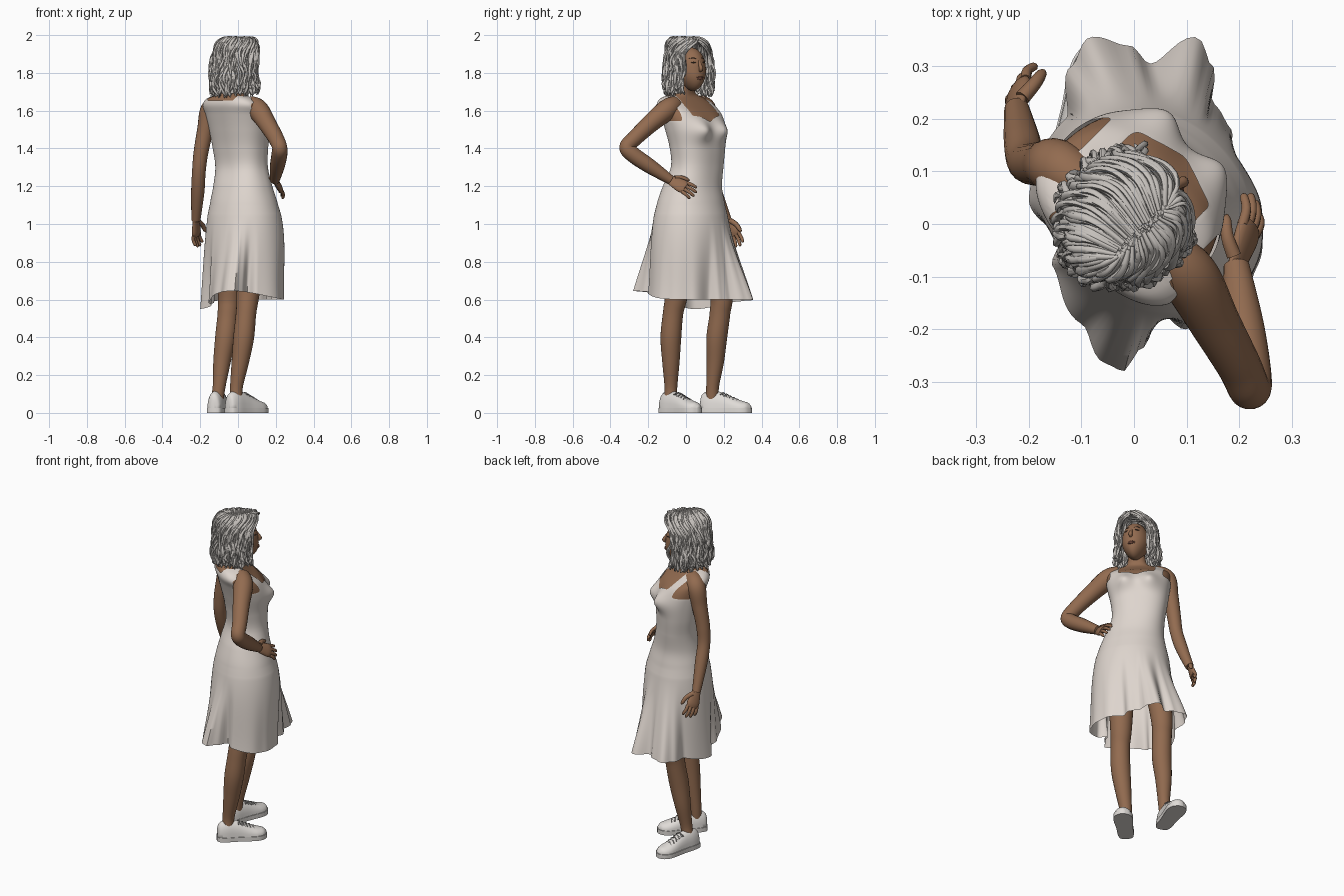
import bpy, bmesh, math, random
from mathutils import Vector

if "Cube" in bpy.data.objects:
    bpy.data.objects.remove(bpy.data.objects["Cube"])
random.seed(4)
R = math.sqrt(0.5)

def mat(name, r, g, b):
    m = bpy.data.materials.new(name)
    m.diffuse_color = (r, g, b, 1)
    m.use_nodes = True
    m.node_tree.nodes["Principled BSDF"].inputs["Base Color"].default_value = m.diffuse_color
    return m

SKIN = mat("brown skin", .29, .148, .08)
DRESS = mat("off white cloth", .73, .665, .615)
HAIR = mat("silver hair", .56, .53, .5)
SHOE = mat("white shoe", .74, .71, .68)
LACE = mat("grey lace", .3, .29, .28)
DARK = mat("dark brown", .05, .03, .02)
LIPS = mat("lips", .22, .09, .06)

# body frame: s = her left, t = forward (she faces +x +y)
def L(s, t, z):
    return Vector(((t - s) * R, (t + s) * R, z))

def finish(name, bm, m, angle=60):
    bmesh.ops.recalc_face_normals(bm, faces=bm.faces)
    me = bpy.data.meshes.new(name)
    bm.to_mesh(me)
    bm.free()
    me.materials.append(m)
    ob = bpy.data.objects.new(name, me)
    bpy.context.collection.objects.link(ob)
    bpy.ops.object.select_all(action='DESELECT')
    ob.select_set(True)
    bpy.context.view_layer.objects.active = ob
    bpy.ops.object.shade_smooth_by_angle(angle=math.radians(angle))

def catmull(pts, steps):
    pts = [Vector(p) for p in pts]
    out = []
    for i in range(len(pts) - 1):
        p0, p1, p2, p3 = pts[max(i - 1, 0)], pts[i], pts[i + 1], pts[min(i + 2, len(pts) - 1)]
        for k in range(steps):
            t = k / steps
            out.append(0.5 * (2 * p1 + (p2 - p0) * t + (2 * p0 - 5 * p1 + 4 * p2 - p3) * t * t
                              + (3 * p1 - p0 - 3 * p2 + p3) * t ** 3))
    return out + [pts[-1]]

def rings(bm, loops, closed=True, caps=True, keep=None):
    vs = [[bm.verts.new(p) for p in lp] for lp in loops]
    n = len(vs[0])
    for a, b in zip(vs, vs[1:]):
        for j in range(n if closed else n - 1):
            k = (j + 1) % n
            q = (a[j], a[k], b[k], b[j])
            if keep is None or keep(sum((v.co for v in q), Vector()) / 4):
                bm.faces.new(q)
    if caps:
        bm.faces.new(vs[0])
        bm.faces.new(vs[-1])

# tube through (x, y, z, radius) points, optionally flattened across a reference axis
def tube(bm, pts, sides=14, steps=6, ref=(0.31, 0.2, 0.9), flat=1.0):
    path = catmull(pts, steps)
    n1, loops = Vector(ref), []
    for i, p in enumerate(path):
        tan = (path[min(i + 1, len(path) - 1)] - path[max(i - 1, 0)]).to_3d().normalized()
        n1 = (n1 - tan * n1.dot(tan)).normalized()
        n2 = tan.cross(n1)
        r = max(p[3], .0008)
        loops.append([p.to_3d() + (n1 * math.cos(a) + n2 * math.sin(a) * flat) * r
                      for a in (2 * math.pi * j / sides for j in range(sides))])
    rings(bm, loops)

def P(v, r):
    return (v[0], v[1], v[2], r)

# torso profile rows: z, centre s, centre t, half width, half depth
ROWS = [(1.05, -.006, .042, .2, .172), (1.12, -.003, .04, .182, .154), (1.2, .006, .042, .16, .13),
        (1.3, .028, .055, .143, .108), (1.4, .034, .052, .152, .112), (1.5, .03, .04, .168, .122),
        (1.58, .026, .012, .178, .115), (1.63, .022, -.025, .178, .092), (1.665, .02, -.04, .14, .07),
        (1.69, .016, -.035, .068, .056), (1.73, .014, -.02, .05, .05), (1.79, .012, 0, .048, .05)]
DENSE = [Vector(r) for r in catmull(ROWS, 12)]

def body(th, z, off=0):
    for a, b in zip(DENSE, DENSE[1:]):
        if a[0] <= z <= b[0] + 1e-6:
            row = a.lerp(b, (z - a[0]) / max(b[0] - a[0], 1e-6))
            break
    c, s = math.cos(th), math.sin(th)
    e = 2 / (2.05 + .3 * min(1, max(0, (z - 1.1) / .2)))
    x = (row[3] + off) * math.copysign(abs(c) ** e, c)
    y = (row[4] + off) * math.copysign(abs(s) ** e, s)
    if s > 0:  # bust
        y += .036 * sum(math.exp(-((x - q) / .05) ** 2 - ((z - 1.495) / .05) ** 2) for q in (-.075, .075))
    return L(row[1] + x, row[2] + y, z)

# hem outline seen from above, with its folds
HEM = [(.24, .03), (.175, .12), (.185, .18), (.15, .23), (.15, .3), (.12, .355), (.03, .305), (-.01, .34),
       (-.085, .355), (-.12, .3), (-.13, .2), (-.19, .1), (-.2, .05), (-.14, -.03), (-.155, -.08), (-.1, -.19),
       (-.055, -.265), (-.02, -.28), (.01, -.24), (.05, -.17), (.1, -.2), (.2, -.15), (.235, -.08)]
CX, CY = .02, .03
POL = sorted((math.atan2(y - CY, x - CX) % (2 * math.pi), math.hypot(x - CX, y - CY)) for x, y in HEM)
POL.append((2 * math.pi, POL[0][1]))

def hem(al):
    al %= 2 * math.pi
    for (a, r), (b, q) in zip(POL, POL[1:]):
        if a <= al <= b:
            w = (1 - math.cos(math.pi * (al - a) / (b - a))) / 2
            rad = r + (q - r) * w
            break
    bump = lambda d: max(0, math.cos(al - math.radians(d))) ** 3
    return Vector((CX + rad * math.cos(al), CY + rad * math.sin(al), .6 - .05 * bump(175) + .045 * bump(260)))

# dress: bodice cut by neckline and armholes, skirt leaving the hips smoothly and folding at the hem
N = 160
TH = [2 * math.pi * j / N for j in range(N)]
loops = [[body(t, 1.685 - .635 * i / 100, .006) for t in TH] for i in range(101)]
top = loops[-1]
c0 = sum(top, Vector()) / N
ends = [hem(math.atan2(p.y - c0.y, p.x - c0.x)) for p in top]
slopes = [(p - q) * (.45 / .00635) * .7 for p, q in zip(top, loops[-2])]
for i in range(1, 33):
    u = i / 32
    h1, h2, h3, h4 = 2 * u**3 - 3 * u**2 + 1, u**3 - 2 * u**2 + u, 3 * u**2 - 2 * u**3, u**3 - u**2
    ring = []
    for p, h, m in zip(top, ends, slopes):
        q = p * h1 + m * h2 + h * h3 + (h - p) * h4
        q.z = p.z + (h.z - p.z) * u
        ring.append(q)
    loops.append(ring)

def in_dress(p):
    s, t, z = abs((p.y - p.x) * R - .023), (p.x + p.y) * R, p.z
    if z < 1.525:
        return True
    if .1 < s < .15:
        return True
    if s >= .15:
        return z < 1.548 or (t < -.035 and s < .178)
    if t < -.03:
        return z < 1.655
    return z < 1.54 + .032 * math.sin(min(1, s / .085) * math.pi / 2)

bm = bmesh.new()
rings(bm, loops, caps=False, keep=in_dress)
bmesh.ops.delete(bm, geom=[v for v in bm.verts if not v.link_faces], context='VERTS')
for _ in range(6):  # even out the cut edges
    new = {}
    for v in bm.verts:
        nb = [e.other_vert(v).co for e in v.link_edges if e.is_boundary]
        if v.co.z > 1.45 and len(nb) == 2:
            new[v] = v.co * .4 + (nb[0] + nb[1]) * .3
    for v, co in new.items():
        v.co = co
finish("dress", bm, DRESS)

# chest, shoulders and neck
bm = bmesh.new()
rings(bm, [[body(t, 1.42 + .365 * i / 45) for t in TH[::2]] for i in range(46)], caps=False)
finish("chest_and_neck", bm, SKIN)

# legs
for name, pts in {
    "right_leg": [(-.01, -.083, .07, .034), (-.008, -.08, .14, .034), (.012, -.08, .27, .046), (.03, -.08, .4, .055),
                  (.043, -.068, .53, .054), (.055, -.047, .65, .062), (.085, -.01, 1.0, .083)],
    "left_leg": [(-.11, .14, .07, .034), (-.1, .141, .14, .034), (-.085, .155, .27, .046), (-.066, .163, .4, .055),
                 (-.053, .18, .53, .055), (-.045, .185, .65, .062), (-.04, .13, 1.0, .083)]}.items():
    bm = bmesh.new()
    tube(bm, pts, 24)
    finish(name, bm, SKIN)

# arms with hands
def arm(name, pts, wrist, direction, across, thumb):
    bm = bmesh.new()
    tube(bm, pts, 20, 8)
    w, d, a = Vector(wrist), Vector(direction).normalized(), Vector(across).normalized()
    n = d.cross(a).normalized()
    tube(bm, [P(w - d * .02, .022), P(w + d * .03, .033), P(w + d * .07, .039), P(w + d * .092, .032)],
         16, 5, a, .42)
    for i, ln in enumerate((.062, .074, .07, .054)):
        k = w + d * .082 + a * (1.5 - i) * .019
        g = (d + a * (1.5 - i) * .1).normalized()
        tube(bm, [P(k, .0105), P(k + g * ln * .5, .0095), P(k + g * ln * .9 + n * thumb * .012, .008),
                  P(k + g * ln + n * thumb * .016, .002)], 8, 3)
    k = w + d * .015 + a * .02
    tube(bm, [P(k, .015), P(k + a * .026 + d * .03 + n * thumb * .012, .013),
              P(k + a * .036 + d * .062 + n * thumb * .02, .01), P(k + a * .037 + d * .075 + n * thumb * .022, .002)], 8, 3)
    finish(name, bm, SKIN)

arm("right_arm", [(.06, -.055, 1.635, .045), (.105, -.1, 1.605, .056), (.155, -.19, 1.53, .048), (.2, -.27, 1.455, .042),
                  (.22, -.313, 1.407, .04), (.219, -.28, 1.367, .042), (.208, -.19, 1.305, .039),
                  (.195, -.08, 1.232, .025)],
    (.194, -.08, 1.232), (.3, .85, -.45), (-.4, .35, .8), -1)
arm("left_arm", [(-.09, .07, 1.64, .045), (-.145, .108, 1.605, .053), (-.172, .114, 1.5, .044), (-.196, .114, 1.38, .039),
                 (-.207, .122, 1.28, .036), (-.213, .157, 1.17, .035), (-.223, .218, 1.02, .024)],
    (-.223, .218, 1.022), (.03, .42, -.9), (.5, .8, .35), 1)

# sneakers
PROF = [(-.138, .014, .07), (-.127, .033, .1), (-.09, .042, .118), (-.04, .043, .113), (0, .045, .1),
        (.05, .05, .078), (.09, .05, .064), (.122, .037, .054), (.14, .012, .036)]
def shoe(side, cx, cy, az):
    az = math.radians(az)
    d = Vector((math.cos(az), math.sin(az), 0))
    e = Vector((-d.y, d.x, 0))
    c = Vector((cx, cy, 0))
    prof = catmull(PROF, 5)
    def section(u, w, h, z0):
        angles = [2 * math.pi * j / 24 for j in range(24)]
        return [c + d * u + e * w * math.cos(q) + Vector((0, 0, z0 + (h - z0) * max(0, math.sin(q)) ** .85
                + .003 * min(0, math.sin(q)))) for q in angles]
    bm = bmesh.new()
    rings(bm, [section(p[0], p[1], p[2], .02) for p in prof])
    finish(side + "_shoe_upper", bm, SHOE)
    bm = bmesh.new()
    outline = [c + d * p[0] * 1.02 + e * p[1] * 1.07 for p in prof]
    outline += [c + d * p[0] * 1.02 - e * p[1] * 1.07 for p in reversed(prof)]
    rings(bm, [[p + Vector((0, 0, z)) for p in outline] for z in (0, .026)])
    finish(side + "_shoe_sole", bm, SHOE, 40)
    bm = bmesh.new()
    for i in range(5):
        u, h = -.015 + i * .019, .107 - i * .0085
        for k in (-1, 1):
            tube(bm, [P(c + d * (u + k * x * .25) + e * x + Vector((0, 0, h - abs(x) * .4)), .0035)
                      for x in (-.026, 0, .026)], 6, 3)
    finish(side + "_shoe_laces", bm, LACE)
shoe("right", .045, -.03, 45)
shoe("left", -.092, .21, 73)

# head with tapered jaw, turned a little to her right
HS, HT, HZ, HH = .012, .022, 1.82, .115
CT, ST = math.cos(math.radians(12)), math.sin(math.radians(12))
def turned(s, t, z):
    return L(HS + s * CT - t * ST, HT + t * CT + s * ST, z)
def face(s, z, lift=0):
    k = max(0, HZ - z) / HH
    ws = .075 * (1 - .28 * k * k)
    q = max(0, 1 - (s / ws) ** 2 - ((z - HZ) / HH) ** 2)
    return turned(s, .094 * math.sqrt(q) + .022 * k + lift, z)
bm = bmesh.new()
bmesh.ops.create_uvsphere(bm, u_segments=40, v_segments=28, radius=1)
for v in bm.verts:
    k = max(0, -v.co.z)
    v.co = turned(v.co.x * .075 * (1 - .28 * k * k), v.co.y * .094 + .022 * k, HZ + v.co.z * HH)
tube(bm, [P(face(0, 1.862, -.006), .007), P(face(0, 1.842, .001), .009), P(face(0, 1.822, .009), .011),
          P(face(0, 1.811, -.004), .008)], 10, 5)
finish("head", bm, SKIN)
bm = bmesh.new()
for sx in (-1, 1):
    tube(bm, [P(face(sx * x, z, -.001), r) for x, z, r in
              ((.014, 1.874, .0015), (.03, 1.88, .003), (.05, 1.873, .001))], 6, 4)
    tube(bm, [P(face(sx * x, 1.855, -.001), r) for x, r in ((.02, .001), (.031, .0045), (.043, .001))], 8, 4)
finish("brows_and_eyes", bm, DARK)
bm = bmesh.new()
for z in (1.776, 1.769):
    tube(bm, [P(face(x, z, .0), r) for x, r in ((-.022, .001), (0, .006), (.022, .001))], 8, 5)
finish("lips", bm, LIPS)

# hair: side-parted bob made of a base shell and wavy strands swept off the face
FLOW = catmull([(.05, 1.988, 0), (.5, 1.98, 0), (.82, 1.944, 0), (.98, 1.88, 0), (1, 1.805, 0),
                (1.04, 1.745, 0), (1.0, 1.69, 0)], 8)
def hair(k, u, off=0, wave=0, seed=0, drop=0):
    f = min(u * (len(FLOW) - 1), len(FLOW) - 1.001)
    row = FLOW[int(f)].lerp(FLOW[int(f) + 1], f % 1)
    w = min(1, max(0, (u - .14) / .36))
    w = w * w * (3 - 2 * w)
    ph0 = 2 * math.pi * k
    ph = ph0 * (1 - w) + (.86 + k * (2 * math.pi - 1.72)) * w - .21
    ph += wave * u * math.sin(u * 13 + seed)
    rho = row[0]
    off += wave * .13 * u * math.cos(u * 14 + seed * 2)
    return L(.018 - .04 * (1 - rho) + (.115 * rho + off) * math.sin(ph),
             .002 + .065 * (1 - rho) * math.cos(ph0) + (.134 * rho + off) * math.cos(ph),
             row[1] + off * .5 - drop * u * u)
bm = bmesh.new()
rings(bm, [[hair(j / 60, i / 30, -.011) for j in range(61)] for i in range(30)], closed=False, caps=False)
finish("hair_base", bm, HAIR)
bm = bmesh.new()
for i in range(170):
    k = (i + random.random()) / 170
    off, wave, seed = random.uniform(-.012, .005), random.uniform(.06, .15), random.uniform(0, 6.3)
    drop, r = random.uniform(-.035, .02), random.uniform(.005, .009)
    tube(bm, [P(hair(k, j / 15, off, wave, seed, drop), r * (.55 + .45 * min(1, j / 4)) if j < 15 else .001)
              for j in range(16)], 6, 2)
finish("hair_strands", bm, HAIR)
